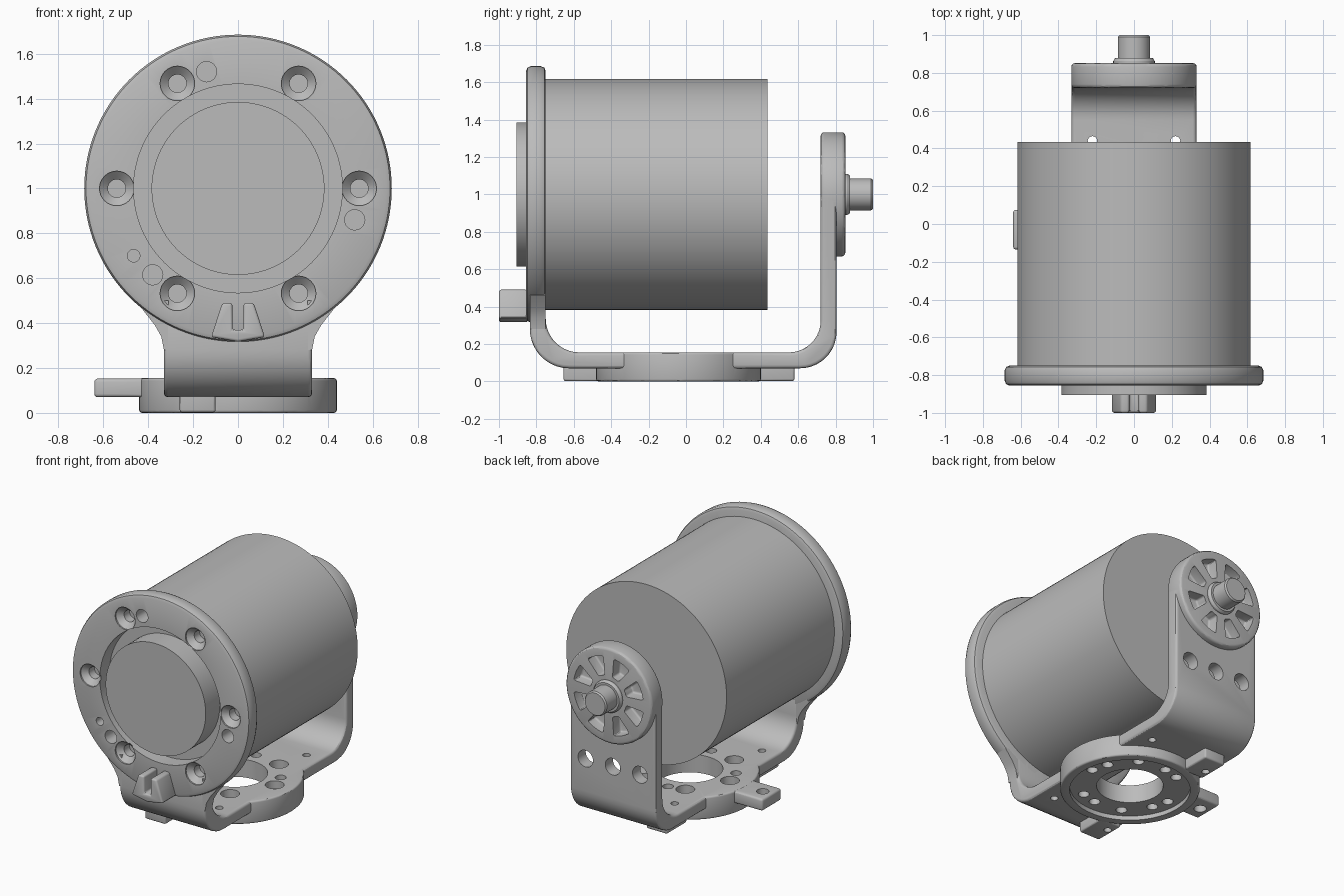
import bpy, bmesh
from math import sin, cos, radians, pi
from mathutils import Vector

cube = bpy.data.objects.get("Cube")
if cube:
    bpy.data.objects.remove(cube, do_unlink=True)

grey = bpy.data.materials.new("machined grey")
grey.use_nodes = True
COLOUR = (0.5, 0.5, 0.5, 1)
grey.diffuse_color = COLOUR
grey.node_tree.nodes["Principled BSDF"].inputs["Base Color"].default_value = COLOUR
finished = []


def make(name, bm):
    bmesh.ops.remove_doubles(bm, verts=bm.verts, dist=1e-5)
    bmesh.ops.dissolve_degenerate(bm, edges=bm.edges, dist=1e-5)
    bmesh.ops.recalc_face_normals(bm, faces=bm.faces)
    mesh = bpy.data.meshes.new(name)
    bm.to_mesh(mesh)
    bm.free()
    mesh.materials.append(grey)
    ob = bpy.data.objects.new(name, mesh)
    bpy.context.collection.objects.link(ob)
    finished.append(ob)
    return ob


def add_lathe(bm, profile, centre, axis, segs=96):
    """Revolve a closed (radius, height) profile about a y or z axis."""
    rings = []
    for r, t in profile:
        ring = []
        for i in range(segs):
            c, s = r * cos(2 * pi * i / segs), r * sin(2 * pi * i / segs)
            p = (c, t, s) if axis == "Y" else (c, s, t)
            ring.append(bm.verts.new(Vector(p) + Vector(centre)))
        rings.append(ring)
    for k, a in enumerate(rings):
        n = (k + 1) % len(rings)
        if profile[k][0] == 0 and profile[n][0] == 0:
            continue
        for i in range(segs):
            j = (i + 1) % segs
            if profile[k][0] == 0:
                bm.faces.new((a[i], rings[n][i], rings[n][j]))
            elif profile[n][0] == 0:
                bm.faces.new((a[i], rings[n][i], a[j]))
            else:
                bm.faces.new((a[i], rings[n][i], rings[n][j], a[j]))


def lathe(name, profile, centre=(0, 0, 0), axis="Y", segs=96):
    bm = bmesh.new()
    add_lathe(bm, profile, centre, axis, segs)
    return make(name, bm)


def rod(r, a, b):
    return [(0, a), (r, a), (r, b), (0, b)]


def add_prism(bm, outline, lo, hi, axis):
    """Extrude a flat outline between lo and hi along one axis."""
    place = {"X": lambda p, t: (t, p[0], p[1]), "Y": lambda p, t: (p[0], t, p[1]),
             "Z": lambda p, t: (p[0], p[1], t)}[axis]
    low, high = [[bm.verts.new(place(p, t)) for p in outline] for t in (lo, hi)]
    bm.faces.new(low)
    bm.faces.new(high)
    for i in range(len(low)):
        j = (i + 1) % len(low)
        bm.faces.new((low[i], low[j], high[j], high[i]))


def apply(ob, mod):
    bpy.context.view_layer.objects.active = ob
    bpy.ops.object.modifier_apply(modifier=mod.name)


def bevel(ob, width):
    m = ob.modifiers.new("bevel", "BEVEL")
    m.width, m.segments, m.limit_method, m.angle_limit = width, 3, "ANGLE", radians(40)
    apply(ob, m)
    return ob


def prism(name, outline, lo, hi, axis, width=0):
    bm = bmesh.new()
    add_prism(bm, outline, lo, hi, axis)
    ob = make(name, bm)
    return bevel(ob, width) if width else ob


def box_outline(x0, x1, y0, y1):
    return [(x0, y0), (x1, y0), (x1, y1), (x0, y1)]


def combine(ob, tool, operation):
    m = ob.modifiers.new("combine", "BOOLEAN")
    m.operation, m.object, m.solver = operation, tool, "EXACT"
    apply(ob, m)
    finished.remove(tool)
    bpy.data.objects.remove(tool, do_unlink=True)


def arc(cy, cz, r, a0, a1, n=10):
    return [(cy + r * cos(radians(a0 + (a1 - a0) * i / n)),
             cz + r * sin(radians(a0 + (a1 - a0) * i / n))) for i in range(n + 1)]


AXIS = (0, 0, 1.0)   # centre line of the drum
BASE = (0, -0.04, 0)  # centre of the round foot

# Drum with raised front boss
lathe("drum", rod(0.617, -0.75, 0.435), AXIS, segs=128)
lathe("front_boss", rod(0.385, -0.905, -0.74), AXIS)

# Front flange with rounded rim
flange = lathe("front_flange", [(0.465, -0.855), (0.66, -0.855), (0.677, -0.848), (0.685, -0.83),
                                (0.685, -0.775), (0.677, -0.757), (0.66, -0.75), (0.465, -0.75)], AXIS, segs=128)
bm = bmesh.new()
sink = [(0, -0.9), (0.077, -0.9), (0.077, -0.845), (0.04, -0.81), (0.04, -0.7), (0, -0.7)]
for k in range(6):
    a = k * pi / 3
    add_lathe(bm, sink, (0.54 * cos(a), 0, 1 + 0.54 * sin(a)), "Y", 32)
for x, z, r in ((-0.14, 1.52, 0.045), (0.52, 0.86, 0.045), (-0.38, 0.615, 0.045), (-0.465, 0.70, 0.028)):
    add_lathe(bm, rod(r, -0.9, -0.7), (x, 0, z), "Y", 24)
combine(flange, make("flange_cutter", bm), "DIFFERENCE")

# Slotted key block on the flange
prism("key_block", [(-0.12, 0.338), (0, 0.317), (0.12, 0.338), (0.07, 0.49), (0.025, 0.49),
                    (0.025, 0.37), (-0.025, 0.37), (-0.025, 0.49), (-0.07, 0.49)], -1.0, -0.845, "Y", 0.012)

# U-shaped bracket strip
outer = [(-0.835, 0.46)] + arc(-0.625, 0.28, 0.21, 180, 270) + arc(0.61, 0.265, 0.195, 270, 360) + [(0.805, 1.0)]
inner = [(0.72, 1.0)] + arc(0.55, 0.325, 0.17, 360, 270) + arc(-0.57, 0.335, 0.18, 270, 180) + [(-0.75, 0.46)]
bracket = prism("bracket", outer + inner, -0.33, 0.33, "X", 0.018)

# Round foot, side tab and two locating feet
foot = bevel(lathe("round_foot", rod(0.44, 0, 0.155), BASE, "Z"), 0.012)
combine(bracket, foot, "UNION")
combine(bracket, prism("side_tab", box_outline(-0.64, -0.3, -0.135, 0.075), 0.07, 0.153, "Z", 0.015), "UNION")
for y0, y1 in ((-0.655, -0.44), (0.36, 0.58)):
    combine(bracket, prism("locating_foot", box_outline(-0.26, -0.10, y0, y1), 0.002, 0.1, "Z", 0.012), "UNION")

# Foot bore, underside recess and bolt holes
combine(bracket, lathe("bore_cutter", [(0, -0.1), (0.38, -0.1), (0.38, 0.03), (0.21, 0.03), (0.21, 0.3), (0, 0.3)],
                       BASE, "Z"), "DIFFERENCE")
bm = bmesh.new()
step = [(0, -0.1), (0.035, -0.1), (0.035, 0.09), (0.06, 0.1), (0.06, 0.3), (0, 0.3)]
for k in range(6):
    a = k * pi / 3
    add_lathe(bm, step, (0.31 * cos(a), BASE[1] + 0.31 * sin(a), 0), "Z", 32)
for angle in (22, 98, 202, 278):
    a = radians(angle)
    add_lathe(bm, rod(0.035, -0.1, 0.3), (0.3 * cos(a), BASE[1] + 0.3 * sin(a), 0), "Z", 24)
for x in (-0.22, 0.22):
    for y in (-0.52, 0.44):
        add_lathe(bm, rod(0.025, -0.1, 0.3), (x, y, 0), "Z", 20)
add_lathe(bm, rod(0.04, -0.1, 0.3), (-0.57, -0.03, 0), "Z", 24)
for x in (-0.21, 0, 0.21):
    add_lathe(bm, rod(0.058, 0.65, 0.9), (x, 0, 0.49), "Y", 32)
combine(bracket, make("hole_cutter", bm), "DIFFERENCE")

# Curved gussets between flange and bracket
for side in (-1, 1):
    prism("gusset", [(side * x, z) for x, z in ((0.31, 0.28), (0.33, 0.28), (0.342, 0.34), (0.37, 0.39),
                                               (0.425, 0.46), (0.33, 0.5), (0.31, 0.5))], -0.835, -0.752, "Y")

# Rear bearing disc with eight wedge pockets
disc = bevel(lathe("bearing_disc", rod(0.332, 0.72, 0.852), AXIS), 0.02)
combine(bracket, disc, "UNION")
bm = bmesh.new()
for k in range(8):
    mid = 22.5 + 45 * k
    wedge = arc(0, 1, 0.27, mid - 14, mid + 14, 6) + arc(0, 1, 0.14, mid + 10, mid - 10, 4)
    add_prism(bm, wedge, 0.775, 0.95, "Y")
pockets = bevel(make("pocket_cutter", bm), 0.012)
combine(bracket, pockets, "DIFFERENCE")

# Shaft and collar
lathe("shaft", [(0, 0.8), (0.11, 0.8), (0.11, 0.862), (0.1, 0.878), (0.085, 0.878), (0.085, 0.99),
                (0.077, 1.0), (0, 1.0)], AXIS, segs=48)

bpy.ops.object.select_all(action="DESELECT")
for ob in finished:
    ob.select_set(True)
bpy.context.view_layer.objects.active = bracket
bpy.ops.object.shade_smooth_by_angle(angle=radians(30))
